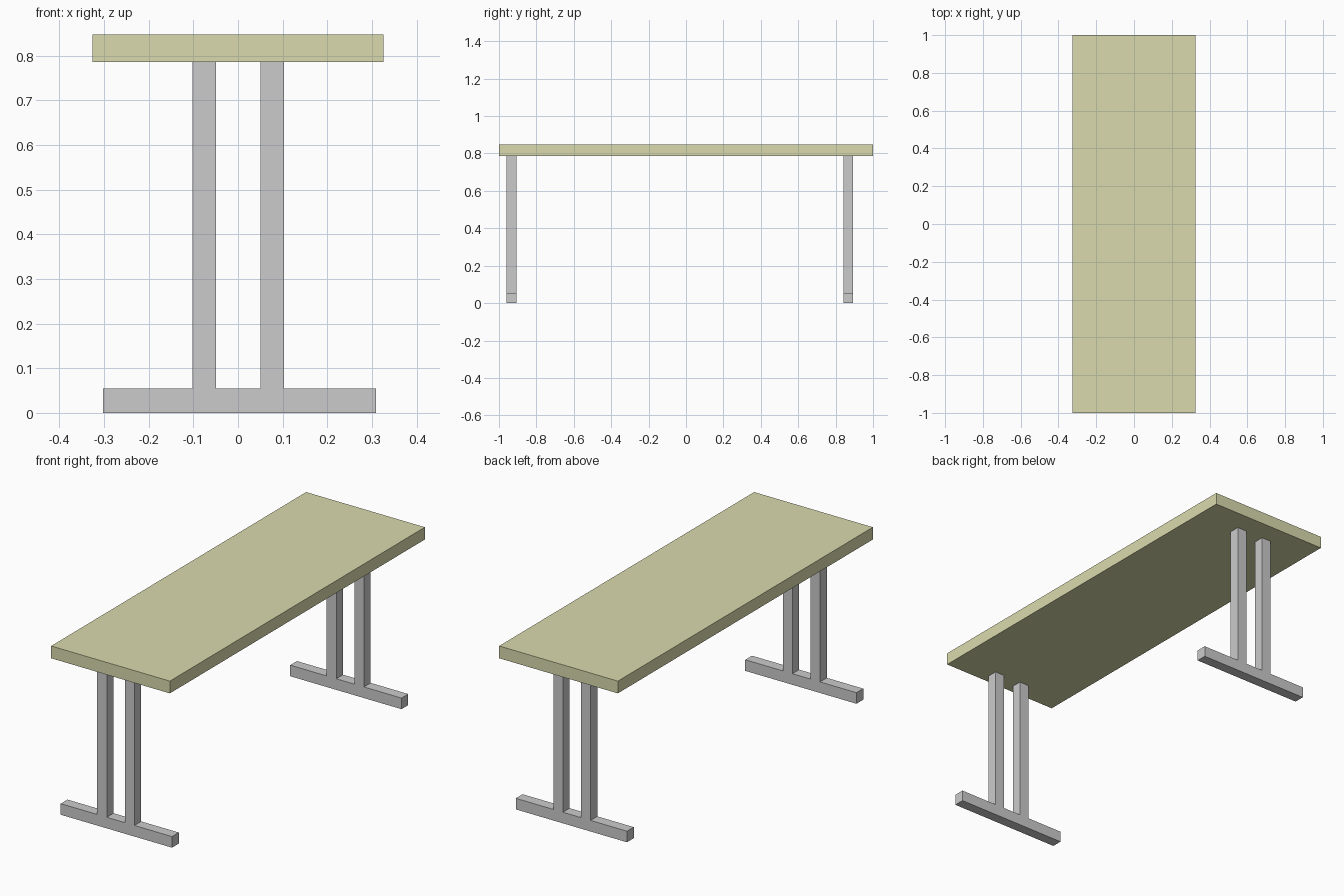
import bpy
import bmesh

if "Cube" in bpy.data.objects:
    bpy.data.objects.remove(bpy.data.objects["Cube"])


def extrude_profile(name, points, y0, y1):
    """Extrude a closed (x, z) outline along y from y0 to y1."""
    bm = bmesh.new()
    face = bm.faces.new([bm.verts.new((x, y0, z)) for x, z in points])
    ext = bmesh.ops.extrude_face_region(bm, geom=[face])["geom"]
    verts = [g for g in ext if isinstance(g, bmesh.types.BMVert)]
    bmesh.ops.translate(bm, verts=verts, vec=(0, y1 - y0, 0))
    bmesh.ops.recalc_face_normals(bm, faces=bm.faces)
    mesh = bpy.data.meshes.new(name)
    bm.to_mesh(mesh)
    bm.free()
    obj = bpy.data.objects.new(name, mesh)
    bpy.context.collection.objects.link(obj)
    return obj


TOP_Z, UNDER_Z, FOOT_Z = 0.847, 0.786, 0.055
THICK = 0.053

# Table top slab
top = extrude_profile("table_top", [(-0.326, UNDER_Z), (0.326, UNDER_Z),
                                    (0.326, TOP_Z), (-0.326, TOP_Z)], -1, 1)
mat = bpy.data.materials.new("pale_wood")
mat.diffuse_color = (0.70, 0.70, 0.42, 1)
mat.use_nodes = True
mat.node_tree.nodes["Principled BSDF"].inputs["Base Color"].default_value = mat.diffuse_color
top.data.materials.append(mat)

# Leg frames: a foot bar with two uprights, cut from one outline
outline = [(-0.302, 0), (0.309, 0), (0.309, FOOT_Z)]
for x in (0.103, -0.049):
    outline += [(x, FOOT_Z), (x, UNDER_Z),
                (x - THICK, UNDER_Z), (x - THICK, FOOT_Z)]
outline.append((-0.302, FOOT_Z))

for name, y in (("front_leg_frame", -0.959), ("back_leg_frame", 0.841)):
    extrude_profile(name, outline, y, y + THICK)
